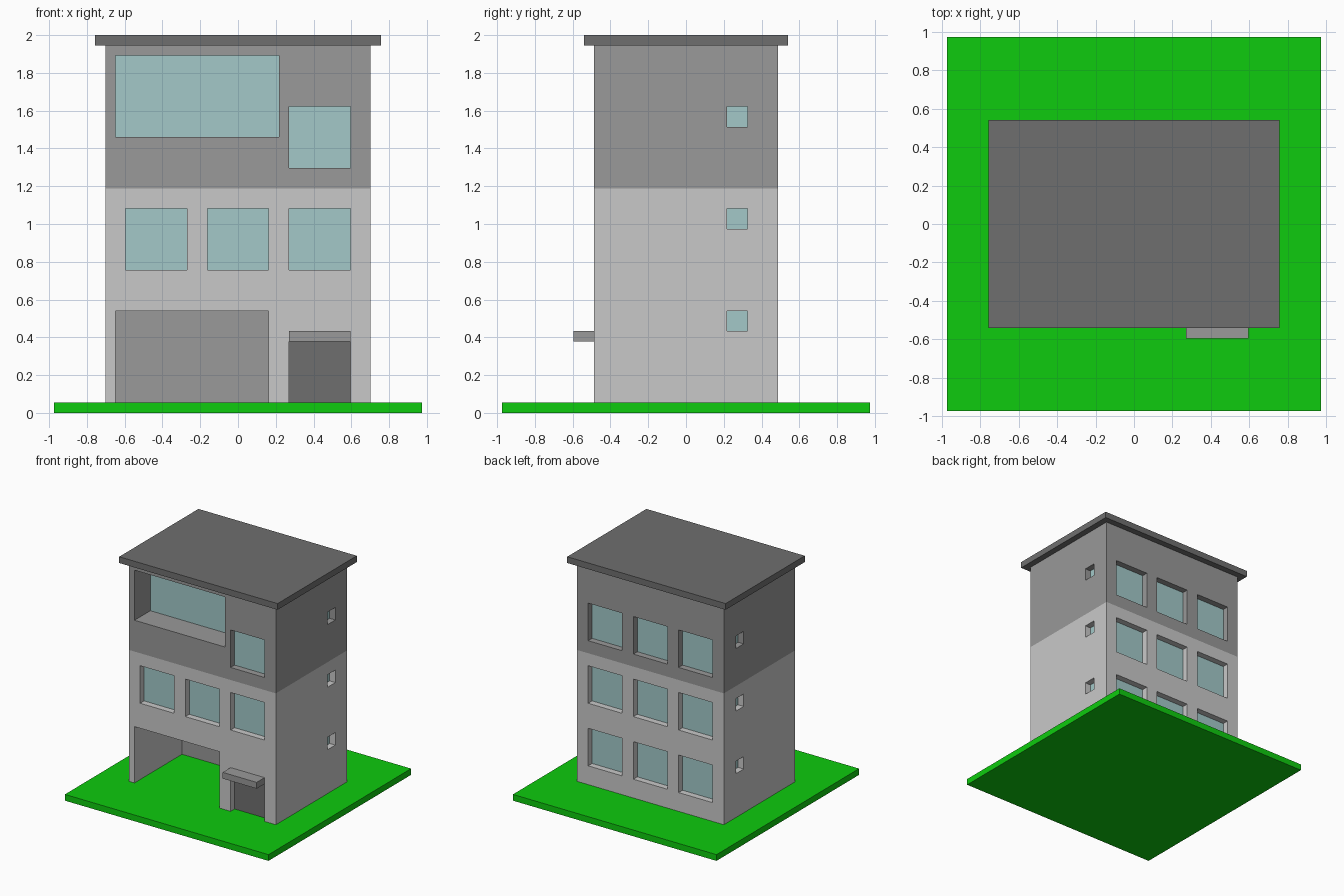
import bpy, bmesh
from mathutils import Vector

if "Cube" in bpy.data.objects:
    bpy.data.objects.remove(bpy.data.objects["Cube"])

U = 2 / 37          # the whole house sits on this module
PANE = 0.1          # pane thickness in modules


def material(name, *rgb):
    m = bpy.data.materials.new(name)
    m.diffuse_color = (*rgb, 1)
    m.use_nodes = True
    m.node_tree.nodes["Principled BSDF"].inputs["Base Color"].default_value = m.diffuse_color
    return m


GREEN = material("grass_green", 0.0044, 0.597, 0.0044)
LIGHT = material("light_grey", 0.584, 0.584, 0.584)
MID = material("mid_grey", 0.319, 0.319, 0.319)
DARK = material("dark_grey", 0.159, 0.159, 0.159)
GLASS = material("window_glass", 0.366, 0.584, 0.584)


def boxes(name, spans, mat=None):
    """One object made of boxes, each (x0, x1, y0, y1, z0, z1) in modules."""
    bm = bmesh.new()
    for x0, x1, y0, y1, z0, z1 in spans:
        lo, hi = Vector((x0, y0, z0)) * U, Vector((x1, y1, z1)) * U
        for v in bmesh.ops.create_cube(bm, size=1)["verts"]:
            v.co = Vector([(lo[i] + hi[i]) / 2 + v.co[i] * (hi[i] - lo[i]) for i in range(3)])
    me = bpy.data.meshes.new(name)
    bm.to_mesh(me)
    bm.free()
    if mat:
        me.materials.append(mat)
    ob = bpy.data.objects.new(name, me)
    bpy.context.collection.objects.link(ob)
    return ob


def span(side, a0, a1, z0, z1, d0, d1):
    """Box on a wall, from depth d0 to d1 behind the wall surface."""
    if side == "front":
        return (a0, a1, -9 + d0, -9 + d1, z0, z1)
    if side == "back":
        return (a0, a1, 9 - d1, 9 - d0, z0, z1)
    if side == "right":
        return (13 - d1, 13 - d0, a0, a1, z0, z1)
    return (-13 + d0, -13 + d1, a0, a1, z0, z1)


# Openings: side, start, end, bottom, top, depth
windows = [("front", -12, 4, 27, 35, 4), ("front", 5, 11, 24, 30, 1)]
for x in (-11, -3, 5):
    windows.append(("front", x, x + 6, 14, 20, 1))
    windows += [("back", x, x + 6, z, z + 6, 1) for z in (4, 14, 24)]
for side in ("left", "right"):
    windows += [(side, 4, 6, z, z + 2, 1) for z in (8, 18, 28)]
garage = ("front", -12, 3, 1, 10, 12)
door = ("front", 5, 11, 1, 7, 1)


def cutter(o):
    side, a0, a1, z0, z1, d = o
    return span(side, a0, a1, z0 - (0.5 if z0 == 1 else 0), z1, -0.5, d + PANE)


def pane(o):
    side, a0, a1, z0, z1, d = o
    return span(side, a0, a1, z0, z1, d, d + PANE)


def walls(name, z0, z1, mat):
    """Solid storey block with its openings cut out."""
    ob = boxes(name, [(-13, 13, -9, 9, z0, z1)], mat)
    cut = boxes("cutter", [cutter(o) for o in windows + [garage, door] if z0 <= o[3] < z1])
    cut.hide_render = True
    mod = ob.modifiers.new("openings", "BOOLEAN")
    mod.operation, mod.solver, mod.object = "DIFFERENCE", "EXACT", cut
    bpy.context.view_layer.objects.active = ob
    bpy.ops.object.modifier_apply(modifier=mod.name)
    bpy.data.objects.remove(cut)


# Ground, storeys and roof
boxes("lawn", [(-18, 18, -18, 18, 0, 1)], GREEN)
walls("lower_walls", 1, 22, LIGHT)
walls("upper_walls", 22, 36, MID)
boxes("roof", [(-14, 14, -10, 10, 36, 37)], DARK)

# Fillings of the openings and the door canopy
boxes("window_panes", [pane(o) for o in windows], GLASS)
boxes("garage_back", [pane(garage)], MID)
boxes("front_door", [pane(door)], DARK)
boxes("door_canopy", [(5, 11, -11, -9, 7, 8)], MID)
